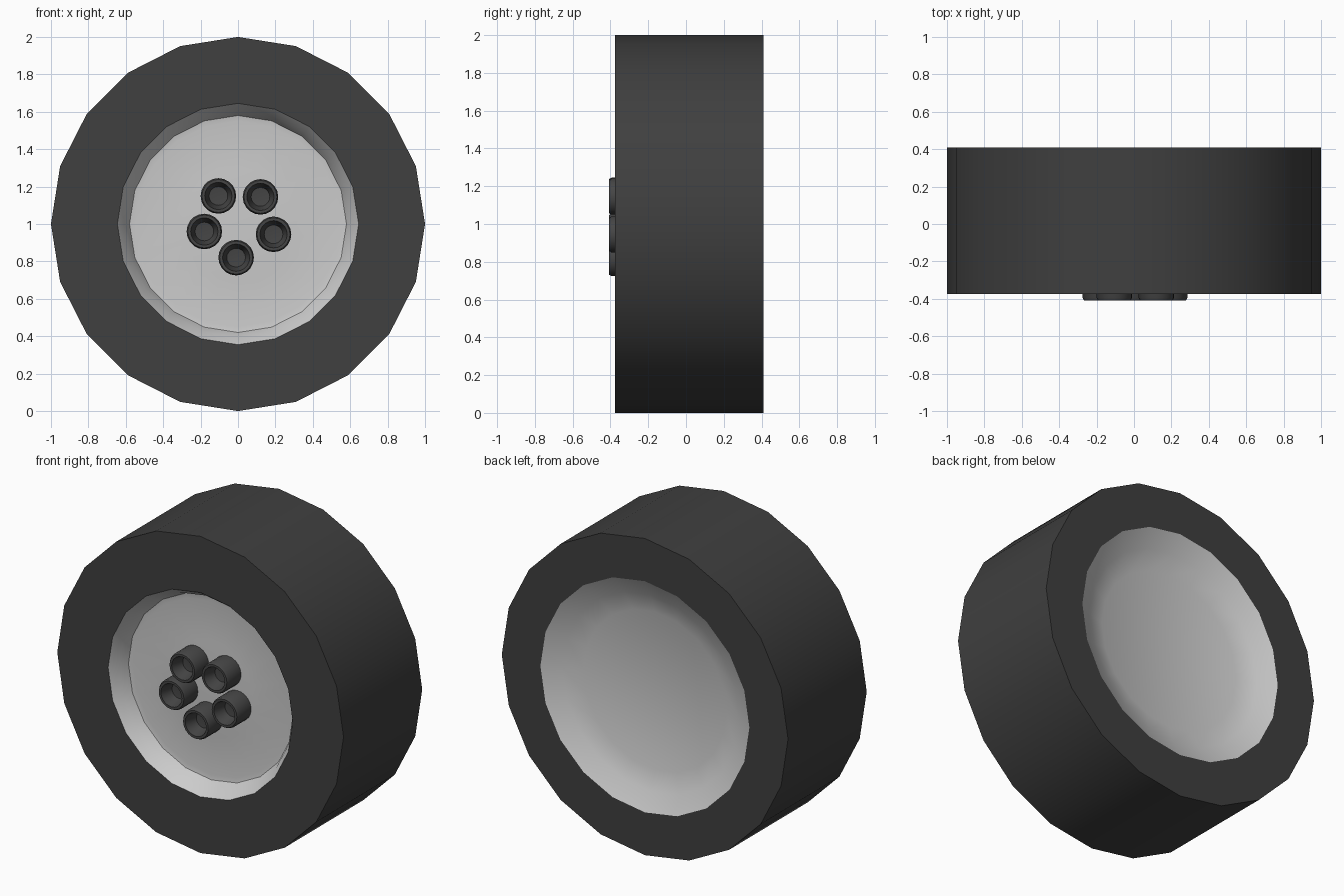
import bpy, bmesh, math

if "Cube" in bpy.data.objects:
    bpy.data.objects.remove(bpy.data.objects["Cube"])


def material(name, shade):
    m = bpy.data.materials.new(name)
    m.diffuse_color = (shade, shade, shade, 1)
    m.use_nodes = True
    m.node_tree.nodes["Principled BSDF"].inputs["Base Color"].default_value = m.diffuse_color
    return m


def lathe(name, profile, sides, at=(0, 0, 0), mat=None, angle=30, closed=False):
    """Turn (radius, y) points about the y axis; radius 0 makes a pole."""
    bm = bmesh.new()
    rings = []
    for r, y in profile:
        if r == 0:
            rings.append([bm.verts.new((0, y, 0))] * sides)
        else:
            rings.append([bm.verts.new((r * math.sin(math.tau * i / sides), y,
                                        r * math.cos(math.tau * i / sides)))
                          for i in range(sides)])
    pairs = list(zip(rings, rings[1:]))
    if closed:
        pairs.append((rings[-1], rings[0]))
    for a, b in pairs:
        for i in range(sides):
            j = (i + 1) % sides
            bm.faces.new(dict.fromkeys((a[i], a[j], b[j], b[i])))
    bmesh.ops.recalc_face_normals(bm, faces=bm.faces)
    me = bpy.data.meshes.new(name)
    bm.to_mesh(me)
    bm.free()
    ob = bpy.data.objects.new(name, me)
    ob.location = at
    bpy.context.collection.objects.link(ob)
    if mat:
        me.materials.append(mat)
    bpy.ops.object.select_all(action='DESELECT')
    ob.select_set(True)
    bpy.context.view_layer.objects.active = ob
    bpy.ops.object.shade_smooth_by_angle(angle=math.radians(angle))
    return ob


rubber = material("rubber", 0.05)
dark_metal = material("dark_metal", 0.06)

# Tyre: a square-shouldered 20-sided ring
lathe("tyre", [(0.645, -0.375), (1, -0.375), (1, 0.41), (0.73, 0.41)],
      20, (0, 0, 1), rubber, closed=True)

# Wheel rim: recessed front face and shallow dished back
lathe("rim_front", [(0.645, -0.375), (0.605, -0.32), (0.58, -0.265),
                    (0.55, -0.26), (0.3, -0.275), (0, -0.28)],
      20, (0, 0, 1), angle=40)
lathe("rim_back", [(0.73, 0.41), (0.62, 0.35), (0.5, 0.31), (0, 0.31)],
      20, (0, 0, 1), angle=40)

# Five hollow wheel nuts
for x, z in [(-0.105, 1.15), (0.12, 1.145), (-0.18, 0.96),
             (0.19, 0.945), (-0.01, 0.82)]:
    lathe("wheel_nut", [(0.095, -0.26), (0.095, -0.395), (0.088, -0.408),
                        (0.073, -0.408), (0.068, -0.39), (0.05, -0.33),
                        (0, -0.325)],
          20, (x, 0, z), dark_metal, angle=40)
